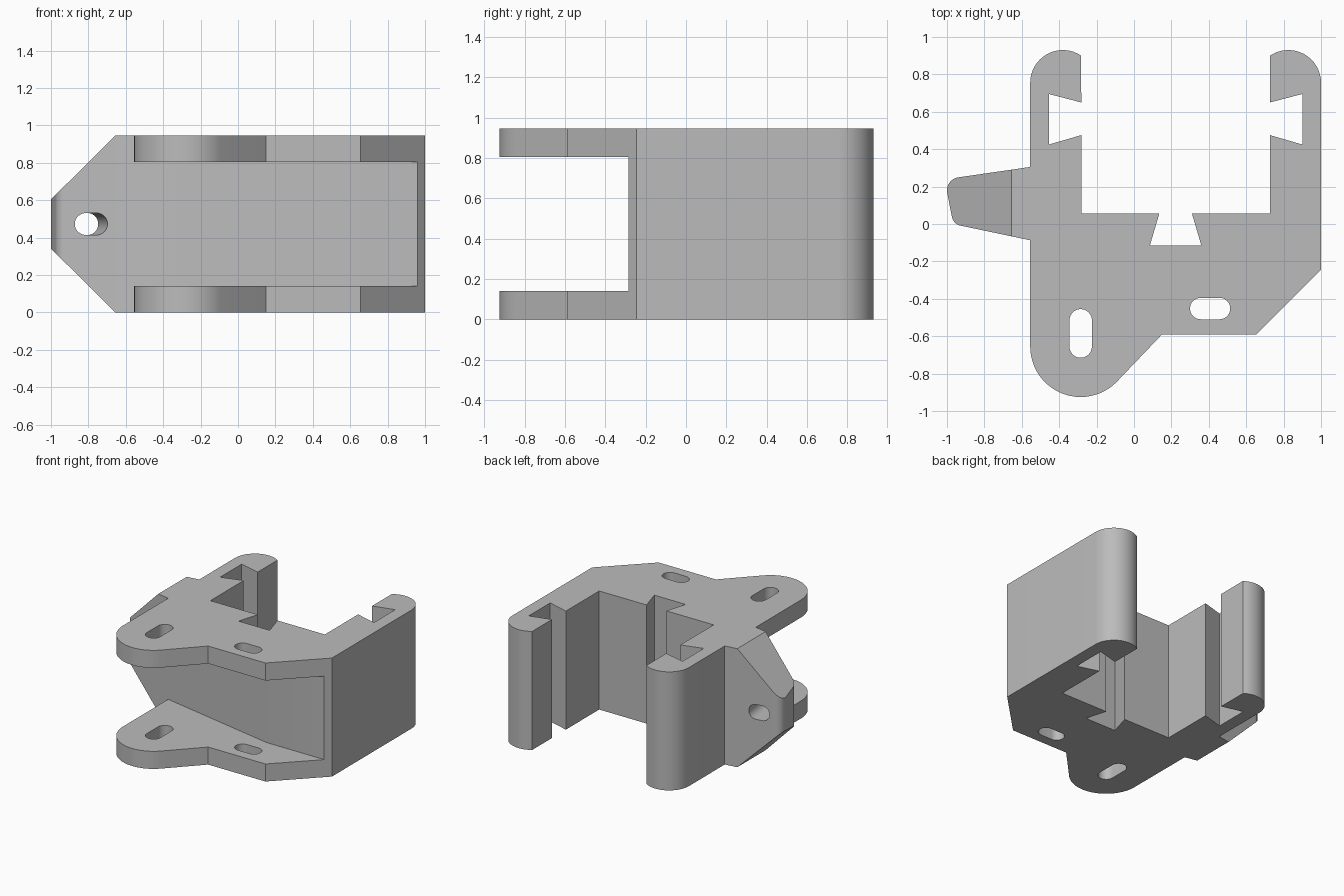
import bpy
import bmesh
from math import cos, sin, radians
from mathutils import Matrix

cube = bpy.data.objects.get("Cube")
if cube:
    bpy.data.objects.remove(cube, do_unlink=True)

HEIGHT = 0.945
PLATE = 0.14          # thickness of the two flanges

grey = bpy.data.materials.new("matte grey")
grey.use_nodes = True
grey.diffuse_color = (0.5, 0.5, 0.5, 1)
grey.node_tree.nodes["Principled BSDF"].inputs["Base Color"].default_value = (0.5, 0.5, 0.5, 1)


def arc(cx, cy, r, start, end, steps=16):
    """Points along a circular arc, angles in degrees."""
    angles = [radians(start + (end - start) * i / steps) for i in range(steps + 1)]
    return [(cx + r * cos(a), cy + r * sin(a)) for a in angles]


def slot(length, width):
    """Outline of a round-ended slot along the first axis."""
    r, d = width / 2, (length - width) / 2
    return arc(d, 0, r, -90, 90) + arc(-d, 0, r, 90, 270)


def prism(name, outline, low, high, matrix=None):
    """Extrude a flat outline from low to high, then place it."""
    bm = bmesh.new()
    face = bm.faces.new([bm.verts.new((x, y, low)) for x, y in outline])
    top = bmesh.ops.extrude_face_region(bm, geom=[face])["geom"]
    moved = [v for v in top if isinstance(v, bmesh.types.BMVert)]
    bmesh.ops.translate(bm, verts=moved, vec=(0, 0, high - low))
    if matrix:
        bm.transform(matrix)
    bmesh.ops.recalc_face_normals(bm, faces=bm.faces)
    mesh = bpy.data.meshes.new(name)
    bm.to_mesh(mesh)
    bm.free()
    mesh.materials.append(grey)
    obj = bpy.data.objects.new(name, mesh)
    bpy.context.collection.objects.link(obj)
    return obj


def combine(target, tool, operation):
    """Apply a boolean and discard the tool."""
    tool.hide_render = True
    mod = target.modifiers.new(operation.lower(), 'BOOLEAN')
    mod.operation, mod.object, mod.solver = operation, tool, 'EXACT'
    bpy.ops.object.select_all(action='DESELECT')
    bpy.context.view_layer.objects.active = target
    target.select_set(True)
    bpy.ops.object.modifier_apply(modifier=mod.name)
    bpy.data.objects.remove(tool, do_unlink=True)


# Main body: front lobe, chamfered corner, two rounded jaws, dovetail grooves
MID = 0.2225          # mirror line of the open jaw
jaw = arc(0.825, 0.755, 0.175, 0, 124)
jaw += [(0.727, 0.65), (0.9, 0.695), (0.9, 0.425), (0.727, 0.475),
        (0.727, 0.055), (0.31, 0.055), (0.36, -0.115)]
jaw_mirrored = [(2 * MID - x, y) for x, y in reversed(jaw)]
front = arc(-0.285, -0.655, 0.27, 180, 315, 24)
front += [(0.15, -0.59), (0.655, -0.59), (1, -0.245)]
bracket = prism("bracket_body", jaw + jaw_mirrored + front, 0, HEIGHT)

# Front channel that leaves an upper and a lower flange
channel = prism("channel_cutter",
                [(-0.8, -1.2), (1.3, -1.2), (1.3, -0.285), (0.45, -0.285),
                 (-0.555, -0.087), (-0.8, -0.04)],
                PLATE, HEIGHT - PLATE)
combine(bracket, channel, 'DIFFERENCE')

# Mounting slots through both flanges
for x, y, length, width, turn in ((-0.285, -0.585, 0.26, 0.12, 90),
                                  (0.407, -0.452, 0.215, 0.115, 0)):
    place = Matrix.Translation((x, y, 0)) @ Matrix.Rotation(radians(turn), 4, 'Z')
    combine(bracket, prism("slot_cutter", slot(length, width), -0.2, 1.2, place), 'DIFFERENCE')

# Side lug: wedge in plan, tapered towards its tip
lug_outline = [(-0.45, 0.25), (-0.555, 0.305)]
lug_outline += arc(-0.93, 0.18, 0.07, 98, 188, 8)
lug_outline += arc(-0.915, 0.05, 0.06, 188, 259, 8)
lug_outline += [(-0.555, -0.087), (-0.45, -0.05)]
lug = prism("side_lug", lug_outline, 0, HEIGHT)
upright = Matrix.Rotation(radians(90), 4, 'X')
taper = prism("taper_tool",
              [(-1.1, 0.44), (-0.555, -0.1), (-0.3, -0.1), (-0.3, 1.045),
               (-0.555, 1.045), (-1.1, 0.505)], -1, 1, upright)
combine(lug, taper, 'INTERSECT')

# Slanted hole through the lug
lean = (Matrix.Translation((-0.785, -0.04, HEIGHT / 2))
        @ Matrix.Rotation(radians(8.5), 4, 'Z') @ upright)
combine(lug, prism("hole_cutter", slot(0.168, 0.118), -0.6, 0.4, lean), 'DIFFERENCE')
combine(bracket, lug, 'UNION')

# Smooth rounded walls, crisp corners
bpy.ops.object.select_all(action='DESELECT')
bpy.context.view_layer.objects.active = bracket
bracket.select_set(True)
bpy.ops.object.shade_smooth_by_angle(angle=radians(25))
